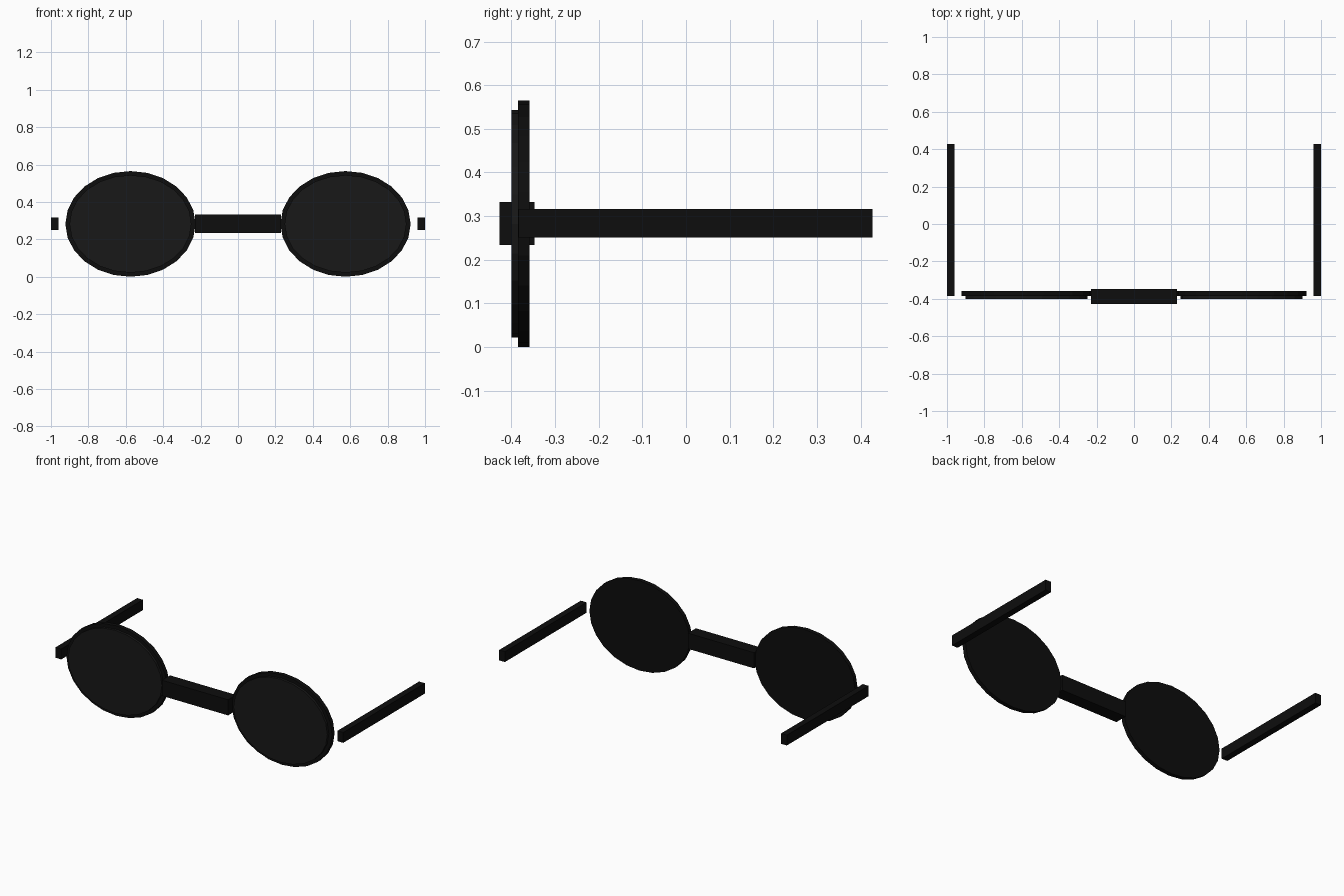
import bpy
from math import radians

if "Cube" in bpy.data.objects:
    bpy.data.objects.remove(bpy.data.objects["Cube"])


def material(name, shade):
    m = bpy.data.materials.new(name)
    m.diffuse_color = (shade, shade, shade, 1)
    m.use_nodes = True
    m.node_tree.nodes["Principled BSDF"].inputs["Base Color"].default_value = m.diffuse_color
    return m


FRAME = material("frame_black", 0.004)
LENS = material("lens_dark", 0.009)


def finish(name, mat):
    o = bpy.context.object
    o.name = name
    bpy.ops.object.transform_apply(location=False, rotation=True, scale=True)
    o.data.materials.append(mat)
    return o


def box(name, lo, hi, mat):
    center = [(a + b) / 2 for a, b in zip(lo, hi)]
    bpy.ops.mesh.primitive_cube_add(size=1, location=center)
    bpy.context.object.scale = [b - a for a, b in zip(lo, hi)]
    return finish(name, mat)


def oval(name, x, rx, rz, y0, y1, mat):
    # Elliptical disc facing the front, vertices on the horizontal axis
    bpy.ops.mesh.primitive_cylinder_add(
        vertices=24, radius=1, depth=y1 - y0,
        location=(x, (y0 + y1) / 2, 0.2825), rotation=(radians(90), 0, 0))
    bpy.context.object.scale = (rx, rz, 1)
    return finish(name, mat)


for side, s in (("left", -1), ("right", 1)):
    # Rim disc with a slightly smaller lens in front
    oval(side + "_rim", s * 0.575, 0.348, 0.2825, -0.385, -0.359, FRAME)
    oval(side + "_lens", s * 0.575, 0.326, 0.261, -0.40, -0.383, LENS)
    # Temple arm
    xs = sorted((s * 0.96, s * 1.0))
    box(side + "_temple", (xs[0], -0.384, 0.251), (xs[1], 0.427, 0.316), FRAME)

# Bridge between the rims
box("bridge", (-0.23, -0.427, 0.234), (0.23, -0.347, 0.332), FRAME)
